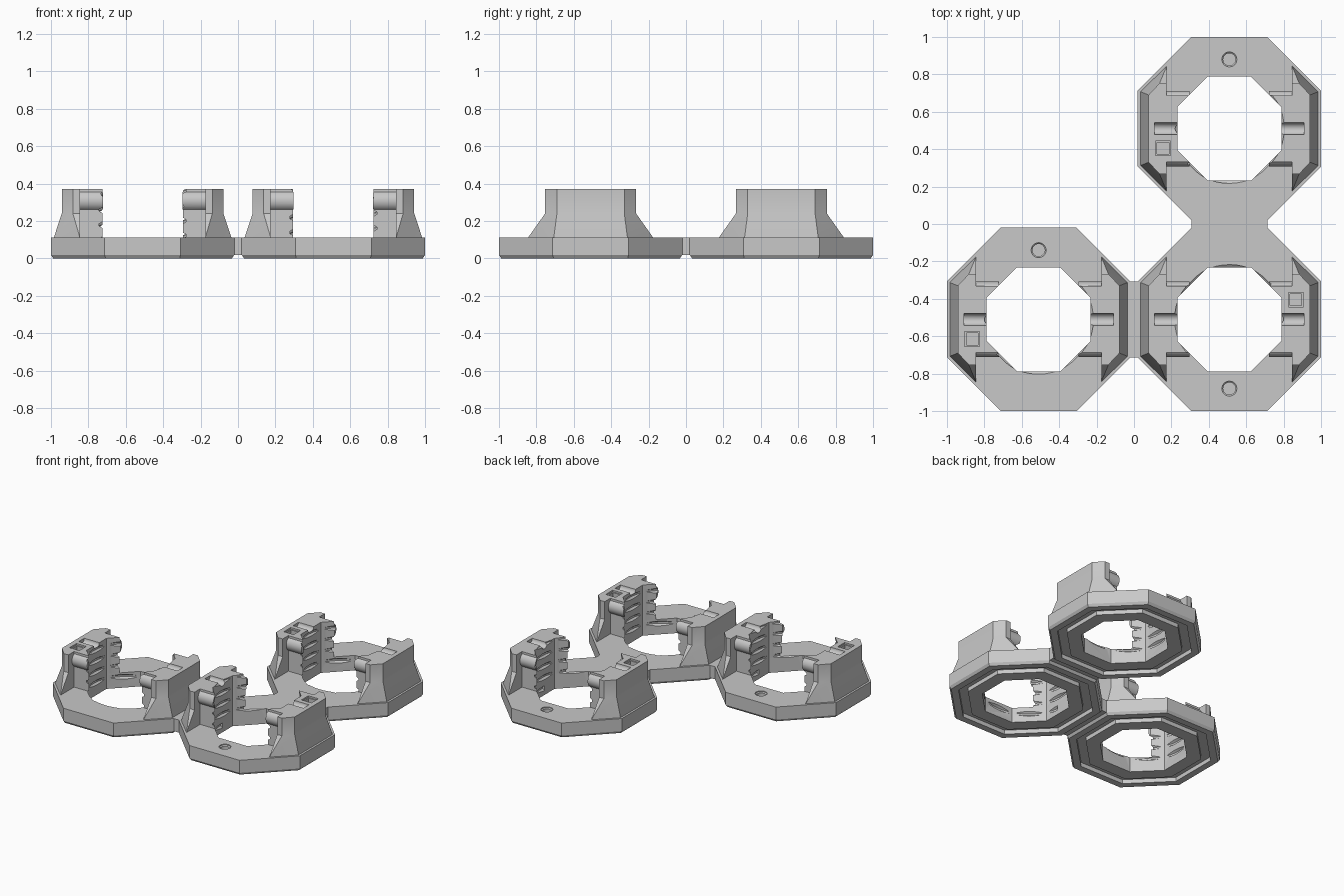
import bpy, bmesh, math
from mathutils import Matrix

cube = bpy.data.objects.get("Cube")
if cube:
    bpy.data.objects.remove(cube, do_unlink=True)

SHADE = (0.58, 0.58, 0.58, 1)
grey = bpy.data.materials.new("plain grey")
grey.use_nodes = True
grey.diffuse_color = SHADE
grey.node_tree.nodes["Principled BSDF"].inputs["Base Color"].default_value = SHADE

OCT = 1 / math.cos(math.pi / 8)   # flat-to-corner ratio of an octagon
TOP, DECK, HOLE = 0.37, 0.11, 0.278


def to_object(name, bm):
    bmesh.ops.remove_doubles(bm, verts=bm.verts, dist=1e-5)
    bmesh.ops.recalc_face_normals(bm, faces=bm.faces)
    mesh = bpy.data.meshes.new(name)
    bm.to_mesh(mesh)
    bm.free()
    mesh.materials.append(grey)
    ob = bpy.data.objects.new(name, mesh)
    bpy.context.collection.objects.link(ob)
    return ob


def loft(name, loops, wrap=False):
    """Bridge matching loops of points; cap the ends or wrap round."""
    bm = bmesh.new()
    rows = [[bm.verts.new(p) for p in loop] for loop in loops]
    n = len(rows[0])
    pairs = list(zip(rows, rows[1:] + rows[:1])) if wrap else list(zip(rows, rows[1:]))
    for a, b in pairs:
        for i in range(n):
            j = (i + 1) % n
            bm.faces.new((a[i], a[j], b[j], b[i]))
    if not wrap:
        bm.faces.new(rows[0])
        bm.faces.new(rows[-1])
    return to_object(name, bm)


def turned(name, profile, sides, wrap=False, at=(0, 0), scale=1.0):
    """Loops of a regular polygon following (radius, z) points."""
    angles = [2 * math.pi * (i + 0.5) / sides for i in range(sides)]
    return loft(name, [[(at[0] + r * scale * math.cos(a), at[1] + r * scale * math.sin(a), z)
                        for a in angles] for r, z in profile], wrap)


def box(name, x, y, z):
    return loft(name, [[(x[0], y[0], h), (x[1], y[0], h), (x[1], y[1], h), (x[0], y[1], h)]
                       for h in z])


def rod(name, x0, x1, y, z, r):
    ob = turned(name, [(r, x0), (r, x1)], 32)
    ob.data.transform(Matrix.Translation((0, y, z)) @ Matrix(
        ((0, 0, 1, 0), (1, 0, 0, 0), (0, 1, 0, 0), (0, 0, 0, 1))))
    return ob


def combine(ob, tools, operation="DIFFERENCE"):
    for tool in tools:
        mod = ob.modifiers.new("combine", "BOOLEAN")
        mod.operation, mod.solver, mod.object = operation, "EXACT", tool
    bpy.context.view_layer.update()
    graph = bpy.context.evaluated_depsgraph_get()
    mesh = bpy.data.meshes.new_from_object(ob.evaluated_get(graph))
    ob.modifiers.clear()
    ob.data = mesh
    for tool in tools:
        bpy.data.objects.remove(tool, do_unlink=True)
    return ob


def thread_cutter(turn):
    """Screw thread that scallops the flat walls of the hole."""
    pitch, steps = 0.08, 48
    section = [(0.262, -0.03), (0.293, -0.006), (0.293, 0.006), (0.262, 0.03)]
    loops = []
    for k in range(-4 * steps, steps // 2 + 1):
        a, z = 2 * math.pi * k / steps - turn, TOP + pitch * k / steps
        loops.append([(r * math.cos(a), r * math.sin(a), z + h) for r, h in section])
    return loft("thread_cutter", loops)


# Octagonal ring with chamfered foot and a groove round the underside
def make_ring():
    section = [(HOLE, DECK), (0.49, DECK), (0.49, 0.018), (0.478, 0), (0.43, 0),
               (0.43, 0.03), (0.37, 0.03), (0.37, 0), (HOLE, 0)]
    ring = turned("ring", section, 8, wrap=True, scale=OCT)
    screw = turned("screw_cutter", [(0.033, 0.06), (0.033, 0.097), (0.04, 0.103), (0.04, 0.15)],
                   32, at=(0, 0.37))
    return combine(ring, [thread_cutter(0), screw])


# Flared upright on the +x side of the ring
def make_tower(turn, pocket):
    loops = []
    for z, xo, yo, xs, ys in ((0.09, 0.475, 0.197, 0.335, 0.335),
                              (DECK, 0.475, 0.197, 0.335, 0.335),
                              (0.24, 0.432, 0.18, 0.373, 0.243),
                              (TOP, 0.432, 0.18, 0.373, 0.243)):
        half = [(xo, yo), (xs, ys), (0.335, ys), (0.335, 0.178), (0.19, 0.178)]
        outline = half + [(x, -y) for x, y in reversed(half)]
        loops.append([(x, y, z) for x, y in outline])
    tower = loft("tower", loops)
    # Rounded lugs at both ends
    lugs = [rod("lug", 0.212, 0.345, s * 0.145, 0.308, 0.057) for s in (-1, 1)]
    combine(tower, lugs, "UNION")
    # Central opening, thread, top groove and square pocket
    cutters = [turned("hole_cutter", [(HOLE, -0.1), (HOLE, 0.5)], 8, scale=OCT),
               thread_cutter(turn), rod("groove_cutter", 0.15, 0.4, 0, TOP, 0.032)]
    if pocket:
        for half, depth in ((0.04, 0.012), (0.031, 0.06)):
            cutters.append(box("pocket_cutter", (0.355 - half, 0.355 + half),
                               (0.105 - half, 0.105 + half), (TOP - depth, TOP + 0.1)))
    return combine(tower, cutters)


parts = {"ring": (make_ring(), 0), "pocket_tower": (make_tower(math.pi, True), math.pi),
         "plain_tower": (make_tower(0, False), 0)}

# Three holders; the corner one is turned half round
built = []
for place, x, y, turn in (("back_left", 0.51, 0.51, 0), ("front_right", -0.51, -0.51, 0),
                          ("front_left", 0.51, -0.51, math.pi)):
    for part, (source, angle) in parts.items():
        ob = bpy.data.objects.new(place + "_" + part, source.data)
        bpy.context.collection.objects.link(ob)
        ob.location = (x, y, 0)
        ob.rotation_euler.z = turn + angle
        built.append(ob)
for source, _ in parts.values():
    bpy.data.objects.remove(source, do_unlink=True)

# Short necks joining the rings
built.append(box("long_neck", (0.307, 0.713), (-0.021, 0.021), (0.018, DECK)))
built.append(box("side_neck", (-0.021, 0.021), (-0.713, -0.307), (0.018, DECK)))

bpy.ops.object.select_all(action="DESELECT")
for ob in built:
    ob.select_set(True)
bpy.context.view_layer.objects.active = built[0]
bpy.ops.object.shade_smooth_by_angle(angle=math.radians(20))
